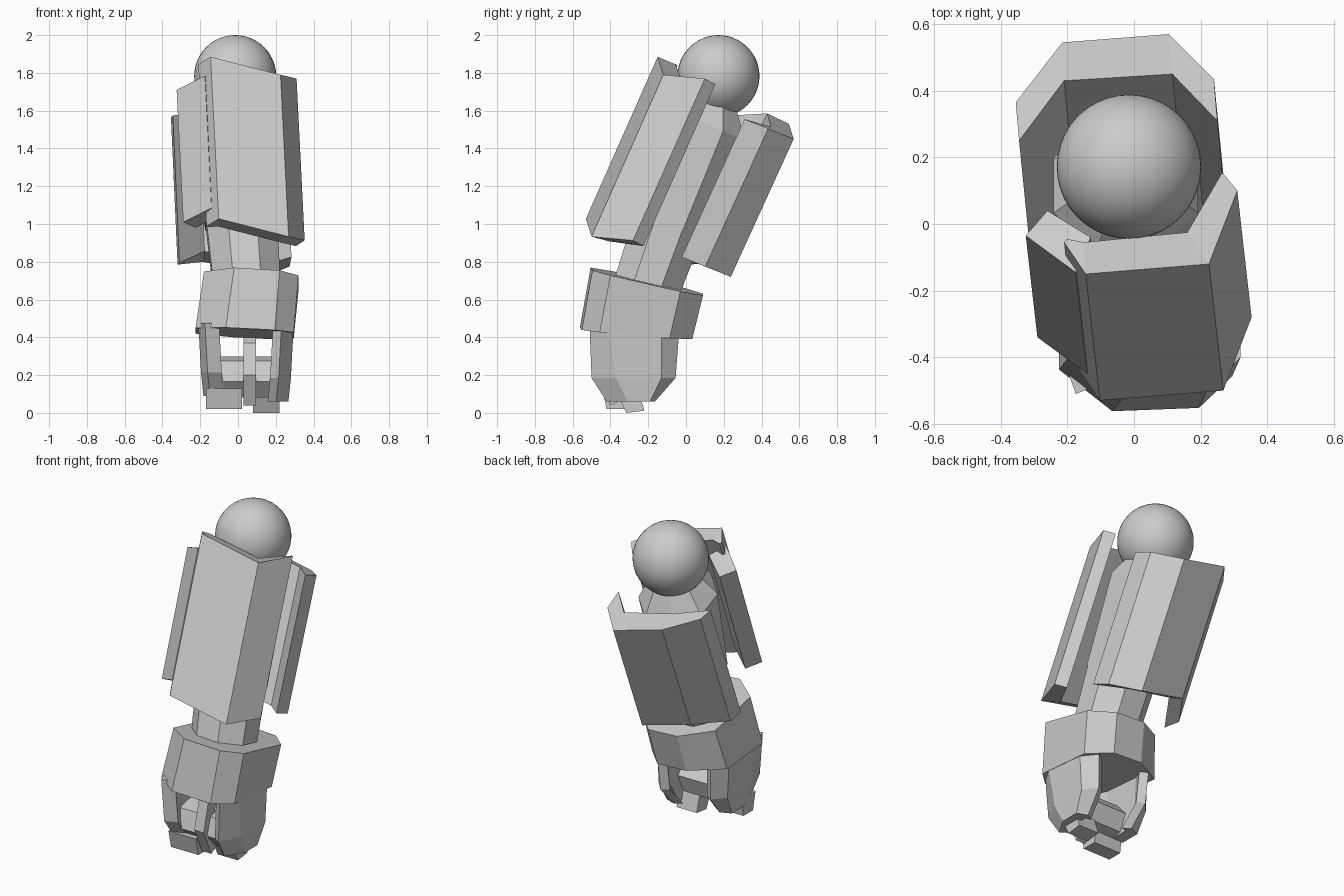
import bpy, bmesh, math
from mathutils import Vector, Matrix

if "Cube" in bpy.data.objects:
    bpy.data.objects.remove(bpy.data.objects["Cube"])


def finish(name, bm):
    bmesh.ops.recalc_face_normals(bm, faces=bm.faces)
    me = bpy.data.meshes.new(name)
    bm.to_mesh(me)
    bm.free()
    ob = bpy.data.objects.new(name, me)
    bpy.context.collection.objects.link(ob)
    return ob


def loft(name, rings, strip=False):
    """Skin closed rings; strip=True caps a folded plate (outer + reversed inner) with quads."""
    bm = bmesh.new()
    vs = [[bm.verts.new(p) for p in r] for r in rings]
    n = len(vs[0])
    for a, b in zip(vs, vs[1:]):
        for i in range(n):
            j = (i + 1) % n
            bm.faces.new((a[i], a[j], b[j], b[i]))
    for cap in (vs[0], vs[-1]):
        if strip:
            for i in range(n // 2 - 1):
                bm.faces.new((cap[i], cap[i + 1], cap[n - 2 - i], cap[n - 1 - i]))
        else:
            bm.faces.new(cap)
    return finish(name, bm)


def panel(name, outer, inner, offsets):
    """Folded armour plate swept downwards; one offset per fold."""
    top = [Vector(p) for p in outer + inner[::-1]]
    offs = [Vector(o) for o in offsets + offsets[::-1]]
    return loft(name, [top, [p + o for p, o in zip(top, offs)]], True)


def frustum(name, levels, sides=8):
    """Faceted limb from (centre, radius, tilt about x) levels."""
    rings = []
    for c, r, tilt in levels:
        rot = Matrix.Rotation(tilt, 3, 'X')
        rings.append([Vector(c) + rot @ Vector((r * math.cos(a), r * math.sin(a), 0))
                      for a in [(i + 0.5) * math.tau / sides for i in range(sides)]])
    return loft(name, rings)


def x_prism(name, profile, x0, x1, shear=0.0):
    """(y, z) profile extruded along x."""
    return loft(name, [[(x, y, z + shear * (x - x0)) for y, z in profile] for x in (x0, x1)])


# shoulder ball
bpy.ops.mesh.primitive_uv_sphere_add(segments=40, ring_count=24, radius=0.217,
                                     location=(-0.015, 0.172, 1.783))
ball = bpy.context.object
ball.name = "shoulder_ball"
bpy.ops.object.shade_smooth()

# inner limb: neck, upper arm, forearm
T = math.radians(-24)
frustum("upper_arm", [((-0.02, 0.15, 1.68), 0.13, T), ((-0.025, 0.115, 1.53), 0.235, T),
                      ((0.02, -0.09, 1.0), 0.21, T)])
frustum("forearm", [((0.02, -0.09, 1.0), 0.205, T), ((0.05, -0.225, 0.62), 0.19, T)])

# armour plates
panel("front_armour",
      [(-0.21, -0.055, 1.845), (-0.145, -0.15, 1.885), (0.225, -0.12, 1.79), (0.31, 0.10, 1.77)],
      [(-0.20, -0.045, 1.84), (-0.15, -0.055, 1.845), (0.16, -0.025, 1.765), (0.265, 0.155, 1.74)],
      [(0.043, -0.38, -0.857)] * 4)
panel("side_armour",
      [(-0.325, -0.035, 1.71), (-0.175, -0.145, 1.785)],
      [(-0.26, 0.04, 1.68), (-0.13, -0.04, 1.75)],
      [(0.035, -0.305, -0.70)] * 2)
panel("back_armour",
      [(-0.355, 0.365, 1.565), (-0.215, 0.545, 1.53), (0.105, 0.57, 1.45), (0.24, 0.435, 1.505)],
      [(-0.345, 0.25, 1.575), (-0.21, 0.43, 1.585), (0.115, 0.45, 1.515), (0.25, 0.31, 1.555)],
      [(0.035, -0.35, -0.78)] + [(0.033, -0.333, -0.73)] * 3)

# wrist cuff
cuff = [(-0.02, -0.505), (0.22, -0.495), (0.32, -0.40), (0.32, -0.03),
        (0.20, 0.09), (0.0, 0.09), (-0.18, -0.03), (-0.18, -0.38)]
loft("wrist_cuff", [
    [(x, y, 0.652 - 0.23 * y - 0.05 * x) for x, y in cuff],
    [(x - 0.025 - 0.02 * (x < 0), y - 0.057, 0.408 - 0.085 * y - 0.05 * x) for x, y in cuff]])

# gripper side plates: folded section lofted down to a tapered tip
levels = [(0.46, 0.252, (-0.51, -0.41, -0.13, -0.035)),
          (0.20, 0.238, (-0.50, -0.37, -0.13, -0.055)),
          (0.075, 0.225, (-0.42, -0.31, -0.19, -0.165))]
for side, name in ((1, "right_grip_plate"), (-1, "left_grip_plate")):
    rings = []
    for z, half, ys in levels:
        z -= side * 0.015
        fold = 0.065 if side > 0 else 0.035
        outer = [(half - fold, ys[0]), (half, ys[1]), (half, ys[2]), (half - 0.065, ys[3])]
        inner = [(half - 0.11, ys[0] + 0.03), (half - 0.075, ys[1] + 0.01),
                 (half - 0.075, ys[2] - 0.01), (half - 0.11, ys[3] - 0.03)]
        rings.append([(0.042 + side * x, y, z) for x, y in outer + inner[::-1]])
    loft(name, rings, True)

# knuckle bar and fingers
hexagon = [(-0.33 + 0.115 * math.cos(a), 0.19 + 0.115 * math.sin(a))
           for a in [(i + 0.2) * math.pi / 3 for i in range(6)]]
x_prism("knuckle_bar", hexagon, -0.12, 0.22)
x_prism("centre_finger", [(-0.38, 0.40), (-0.43, 0.37), (-0.475, 0.20), (-0.40, 0.04),
                          (-0.34, 0.07), (-0.40, 0.20), (-0.34, 0.37)], 0.03, 0.095)
x_prism("left_finger", [(-0.445, 0.13), (-0.42, 0.02), (-0.325, 0.02), (-0.31, 0.13)],
        -0.17, 0.02)
x_prism("right_finger", [(-0.36, 0.09), (-0.315, 0.0), (-0.22, 0.012), (-0.25, 0.11)],
        0.08, 0.22)
